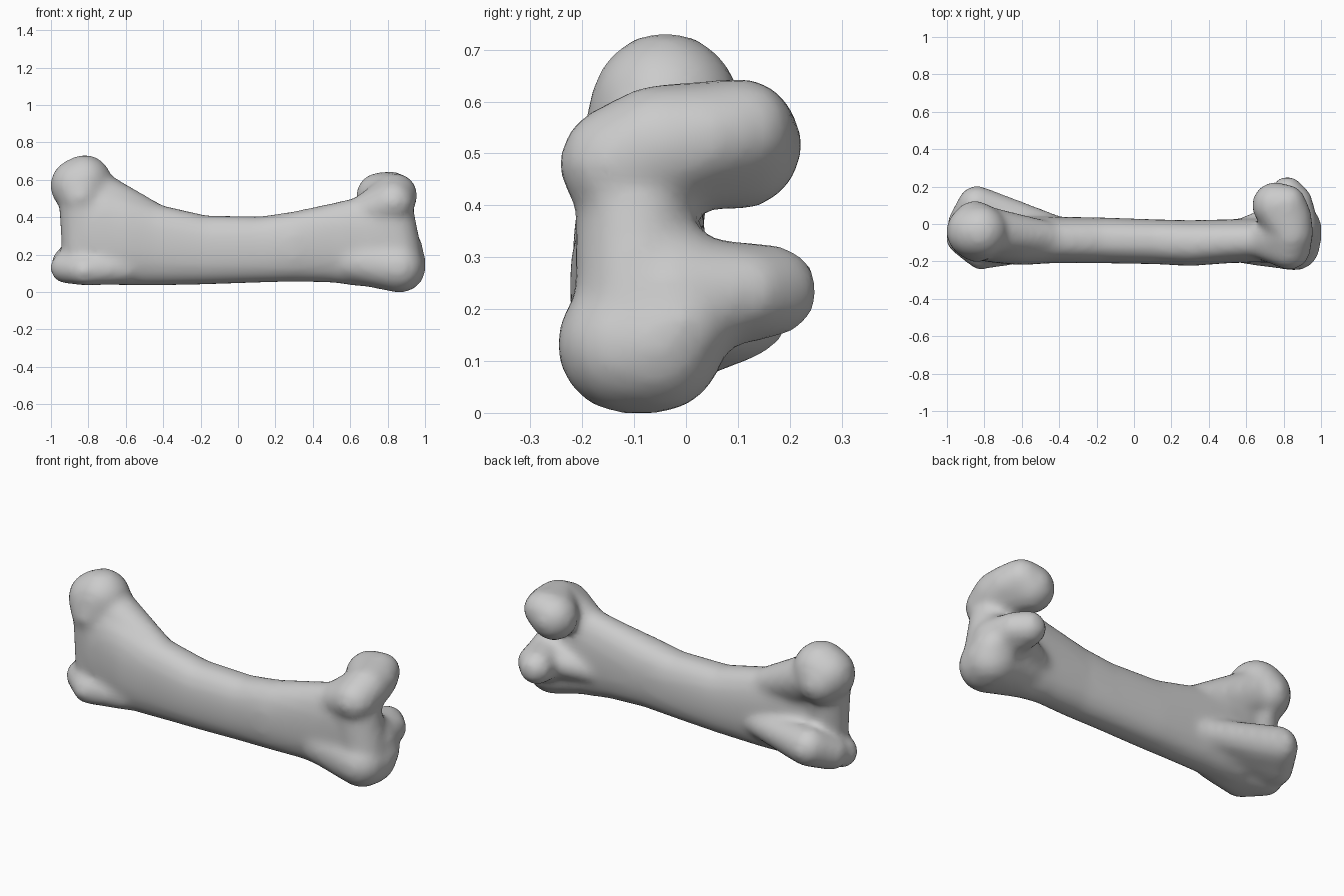
import bpy, bmesh, math
from mathutils import Matrix

cube = bpy.data.objects.get("Cube")
if cube:
    bpy.data.objects.remove(cube, do_unlink=True)

mat = bpy.data.materials.new("bone grey")
mat.use_nodes = True
GREY = (0.6, 0.6, 0.6, 1)
mat.diffuse_color = GREY
mat.node_tree.nodes["Principled BSDF"].inputs["Base Color"].default_value = GREY

parts = bmesh.new()


def lobe(*balls):
    """Rounded solid stretched over balls given as (x, y, z, radius)."""
    spheres = bmesh.new()
    for x, y, z, r in balls:
        bmesh.ops.create_icosphere(spheres, subdivisions=3, radius=r,
                                   matrix=Matrix.Translation((x, y, z)))
    hull = bmesh.new()
    for v in spheres.verts:
        hull.verts.new(v.co)
    spheres.free()
    bmesh.ops.convex_hull(hull, input=list(hull.verts))
    loose = [v for v in hull.verts if not v.link_faces]
    bmesh.ops.delete(hull, geom=loose, context='VERTS')
    mesh = bpy.data.meshes.new("lobe")
    hull.to_mesh(mesh)
    hull.free()
    parts.from_mesh(mesh)
    bpy.data.meshes.remove(mesh)


def shaft(stations, sides=28):
    """Loft of rounded sections given as (x, front, back, bottom, top)."""
    rings = []
    for x, y0, y1, z0, z1 in stations:
        ring = []
        for i in range(sides):
            a = math.tau * i / sides
            c, s = math.cos(a), math.sin(a)
            y = (y0 + y1) / 2 + (y1 - y0) / 2 * math.copysign(abs(c) ** 0.85, c)
            z = (z0 + z1) / 2 + (z1 - z0) / 2 * math.copysign(abs(s) ** 0.85, s)
            ring.append(parts.verts.new((x, y, z)))
        rings.append(ring)
    for a, b in zip(rings, rings[1:]):
        for i in range(sides):
            j = (i + 1) % sides
            parts.faces.new((a[i], a[j], b[j], b[i]))
    parts.faces.new(rings[0][::-1])
    parts.faces.new(rings[-1])


# Waisted shaft
shaft([(-0.80, -0.20, 0.02, 0.06, 0.56),
       (-0.72, -0.21, 0.03, 0.04, 0.57),
       (-0.60, -0.22, 0.04, 0.035, 0.53),
       (-0.45, -0.21, 0.04, 0.035, 0.475),
       (-0.17, -0.21, 0.035, 0.04, 0.41),
       (0.12, -0.215, 0.025, 0.05, 0.405),
       (0.30, -0.225, 0.02, 0.055, 0.432),
       (0.50, -0.21, 0.025, 0.05, 0.475),
       (0.65, -0.205, 0.03, 0.03, 0.51),
       (0.80, -0.21, 0.02, 0.02, 0.56)])

# Right end: round head and the ridge running from it into the shaft
lobe((-0.86, -0.04, 0.57, 0.145), (-0.82, -0.04, 0.59, 0.145),
     (-0.85, 0.0, 0.545, 0.125), (-0.84, -0.085, 0.51, 0.12))
lobe((-0.81, -0.03, 0.55, 0.13), (-0.62, -0.07, 0.42, 0.105), (-0.40, -0.08, 0.37, 0.08))
# Right end: web between head and foot
lobe((-0.84, -0.07, 0.50, 0.12), (-0.79, -0.10, 0.31, 0.10), (-0.84, -0.08, 0.17, 0.10))
# Right end: lower foot with a front and a back knob
lobe((-0.92, -0.08, 0.13, 0.085), (-0.82, -0.165, 0.115, 0.08), (-0.60, -0.12, 0.13, 0.09))
lobe((-0.91, 0.0, 0.15, 0.09), (-0.84, 0.10, 0.205, 0.105), (-0.74, 0.07, 0.19, 0.09),
     (-0.40, -0.03, 0.19, 0.07))

# Left end: upper knuckle, broad in front with a knob behind
lobe((0.83, -0.13, 0.48, 0.115), (0.84, -0.05, 0.515, 0.12), (0.66, -0.09, 0.42, 0.09))
lobe((0.84, -0.04, 0.515, 0.12), (0.85, 0.04, 0.53, 0.10), (0.755, 0.10, 0.515, 0.125),
     (0.82, 0.11, 0.545, 0.10))
# Left end: web between the knuckles
lobe((0.83, -0.10, 0.46, 0.105), (0.815, -0.105, 0.38, 0.11), (0.86, -0.09, 0.20, 0.125))
# Left end: lower knuckle, broad in front and narrow behind
lobe((0.86, -0.115, 0.132, 0.135), (0.87, -0.06, 0.133, 0.135), (0.902, -0.01, 0.175, 0.10),
     (0.60, -0.10, 0.165, 0.115))
lobe((0.87, -0.03, 0.225, 0.12), (0.82, 0.165, 0.235, 0.09), (0.87, 0.12, 0.235, 0.085))
lobe((0.82, 0.06, 0.235, 0.08), (0.86, -0.03, 0.26, 0.11), (0.58, -0.04, 0.20, 0.07))

bmesh.ops.recalc_face_normals(parts, faces=list(parts.faces))
source = bpy.data.meshes.new("bone_parts")
parts.to_mesh(source)
parts.free()
bone = bpy.data.objects.new("bone", source)
bpy.context.scene.collection.objects.link(bone)

# Fuse the parts into one skin and soften the joins
remesh = bone.modifiers.new("fuse", 'REMESH')
remesh.mode = 'VOXEL'
remesh.voxel_size = 0.02
soften = bone.modifiers.new("soften", 'SMOOTH')
soften.factor = 0.5
soften.iterations = 9
bpy.context.view_layer.update()
evaluated = bone.evaluated_get(bpy.context.evaluated_depsgraph_get())
skin = bpy.data.meshes.new_from_object(evaluated)
bone.modifiers.clear()
bone.data = skin
bpy.data.meshes.remove(source)

# Colour and smooth shading
skin.materials.clear()
skin.materials.append(mat)
for p in skin.polygons:
    p.use_smooth = True
